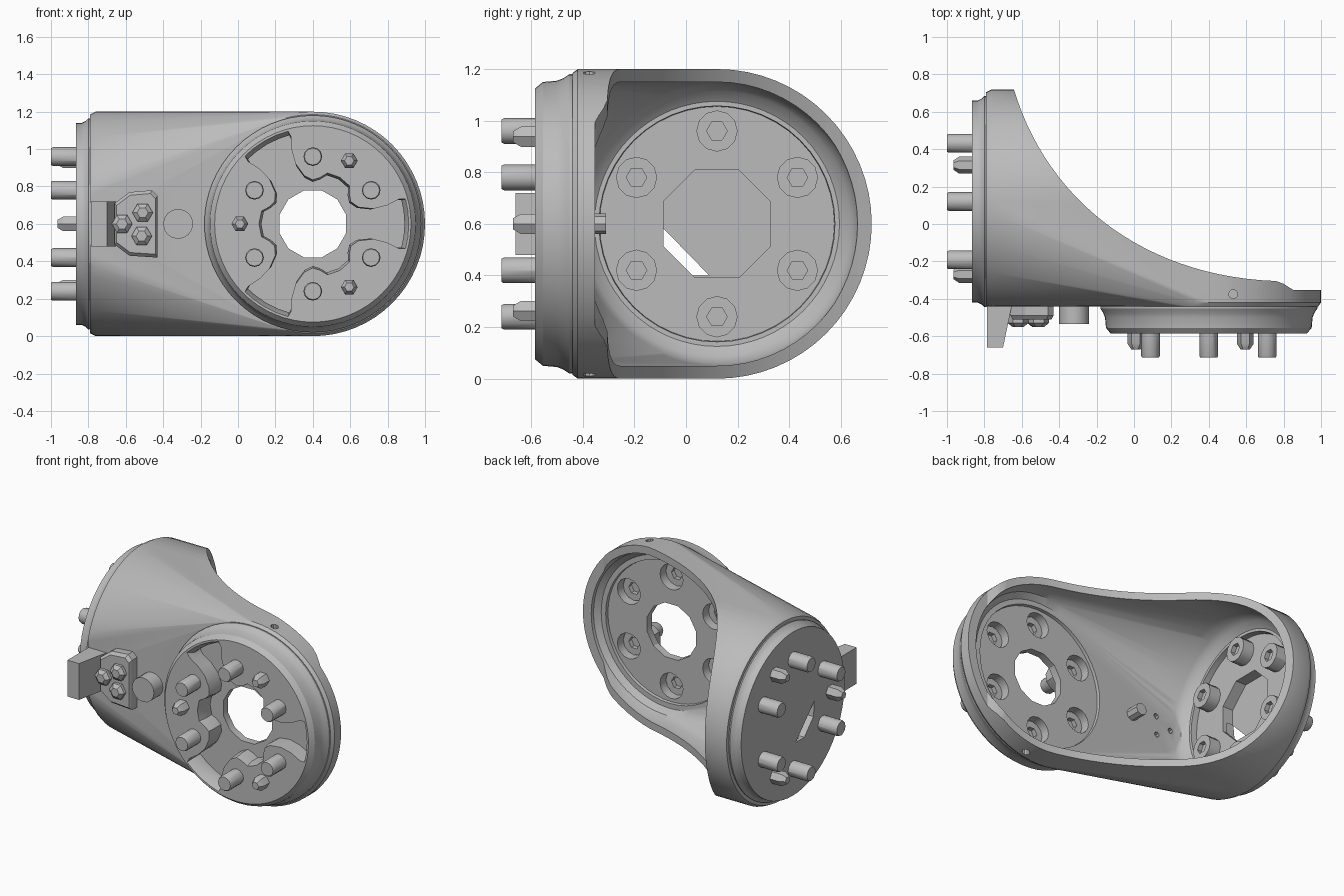
import bpy, bmesh
from math import sin, cos, pi, radians
from mathutils import Vector
from mathutils.geometry import interpolate_bezier

if "Cube" in bpy.data.objects:
    bpy.data.objects.remove(bpy.data.objects["Cube"], do_unlink=True)

grey = bpy.data.materials.new("cast grey")
grey.use_nodes = True
colour = (0.5, 0.5, 0.5, 1)
grey.diffuse_color = colour
grey.node_tree.nodes["Principled BSDF"].inputs["Base Color"].default_value = colour


# Local frames: u, v lie on the flange face, d is the depth along its axis
def front(u, v, d):
    return Vector((0.4 + u, d, 0.6 + v))


def side(u, v, d):
    return Vector((d, 0.12 + u, 0.6 + v))


def plan(u, v, d):
    return Vector((u, v, d))


def wall(u, v, d):
    return Vector((u, d, v))


def finish(name, bm):
    bmesh.ops.recalc_face_normals(bm, faces=bm.faces)
    mesh = bpy.data.meshes.new(name)
    bm.to_mesh(mesh)
    bm.free()
    obj = bpy.data.objects.new(name, mesh)
    mesh.materials.append(grey)
    bpy.context.collection.objects.link(obj)
    return obj


def circle(r, n, centre=(0, 0), turn=0.0, flat=1.0):
    # flat scales every second point, which turns 12 points into a hexagon
    return [(centre[0] + r * (flat if i % 2 else 1) * cos(2 * pi * i / n + turn),
             centre[1] + r * (flat if i % 2 else 1) * sin(2 * pi * i / n + turn))
            for i in range(n)]


def loft(name, frame, sections):
    # Closed solid through sections of (outline, depth)
    bm = bmesh.new()
    rings = [[bm.verts.new(frame(u, v, d)) for u, v in pts] for pts, d in sections]
    for a, b in zip(rings, rings[1:]):
        for i in range(len(a)):
            j = (i + 1) % len(a)
            bm.faces.new((a[i], a[j], b[j], b[i]))
    bm.faces.new(rings[0])
    bm.faces.new(rings[-1])
    return finish(name, bm)


def lathe(name, frame, profile, n=64, centre=(0, 0), turn=0.0):
    return loft(name, frame, [(circle(r, n, centre, turn), d) for r, d in profile])


def hull(name, front_rings, side_rings, y_min):
    # Skin stretched over circles of the two flanges, flattened at the front
    bm = bmesh.new()
    for frame, rings in ((front, front_rings), (side, side_rings)):
        for r, d in rings:
            for u, v in circle(r, 64):
                p = frame(u, v, d)
                p.y = max(p.y, y_min)
                bm.verts.new(p)
    bmesh.ops.remove_doubles(bm, verts=bm.verts, dist=0.0005)
    res = bmesh.ops.convex_hull(bm, input=bm.verts)
    spare = {g for g in res["geom_interior"] + res["geom_unused"]
             if isinstance(g, bmesh.types.BMVert)}
    bmesh.ops.delete(bm, geom=list(spare), context="VERTS")
    bmesh.ops.dissolve_limit(bm, angle_limit=0.005, verts=bm.verts, edges=bm.edges)
    return finish(name, bm)


def combine(target, cutter, operation="DIFFERENCE"):
    mod = target.modifiers.new("combine", "BOOLEAN")
    mod.operation, mod.solver, mod.object = operation, "EXACT", cutter
    bpy.context.view_layer.objects.active = target
    bpy.ops.object.modifier_apply(modifier=mod.name)
    bpy.data.objects.remove(cutter, do_unlink=True)


def polar(r, degrees):
    return r * cos(radians(degrees)), r * sin(radians(degrees))


# Elbow housing: outer skin plus two stepped flanges
housing = hull("elbow_housing", [(0.585, -0.44), (0.6, -0.42), (0.6, 0.12)],
               [(0.585, -0.79), (0.6, -0.76), (0.6, 0.1)], -0.44)
combine(housing, lathe("front_flange", front,
        [(0.58, -0.41), (0.58, -0.452), (0.565, -0.475), (0.555, -0.5), (0.55, -0.555),
         (0.525, -0.585)]), "UNION")
combine(housing, lathe("side_flange", side,
        [(0.55, -0.74), (0.565, -0.8), (0.55, -0.815), (0.54, -0.835), (0.54, -0.865)]), "UNION")

# Hollow inside with round floor recesses, and sweeping open back
combine(housing, hull("cavity", [(0.5, -0.4), (0.535, -0.37), (0.55, -0.31), (0.55, 0.12)],
                      [(0.475, -0.73), (0.515, -0.7), (0.54, -0.66), (0.55, -0.59),
                       (0.55, 0.1)], -0.4))
combine(housing, lathe("side_recess", side, [(0.455, -0.77), (0.465, -0.6)], 48))
combine(housing, lathe("front_recess", front, [(0.465, -0.42), (0.48, -0.3)], 48))
sweep = interpolate_bezier(Vector((-0.645, 0.73, 0)), Vector((-0.47, 0.13, 0)),
                           Vector((0.05, -0.28, 0)), Vector((0.76, -0.305, 0)), 28)
outline = [(p.x, p.y) for p in sweep] + [(0.8, -0.32), (0.85, -0.352), (1.2, -0.352),
                                         (1.2, 1), (-0.66, 1)]
combine(housing, loft("back_cut", plan, [(outline, -0.2), (outline, 1.4)]))

# Three-lobed pocket in the front flange, with sloping walls
half = [(0, 0.49), (8, 0.49), (15, 0.49), (16, 0.46), (14, 0.39), (14, 0.32), (20, 0.25),
        (30, 0.225), (39, 0.24), (46, 0.27), (60, 0.275)]
period = half + [(120 - a, r) for a, r in half[-2:0:-1]]
pocket = [polar(r, a + k * 120) for k in range(3) for a, r in period]
rim = [(u * 1.06, v * 1.06) for u, v in pocket]
combine(housing, loft("pocket", front, [(pocket, -0.47), (pocket, -0.53), (rim, -0.6)]))

# Centre holes, with a sliver left open in the side cover
combine(housing, lathe("front_hole", front, [(0.185, -0.55), (0.185, -0.3)], 12, turn=pi / 12))
combine(housing, lathe("side_hole", side, [(0.225, -0.845), (0.225, -0.6)], 8, turn=pi / 8))
sliver = [(-0.225, 0.0), (-0.03, -0.2), (-0.12, -0.2), (-0.215, -0.1)]
combine(housing, loft("sliver", side, [(sliver, -0.95), (sliver, -0.8)]))

# Small set-screw holes, top and bottom
for z in (0.02, 1.18):
    combine(housing, lathe("set_screw_hole", plan, [(0.024, z - 0.035), (0.024, z + 0.035)],
                           10, (0.53, -0.375)))

# Small holes behind the connector
screws = [(-0.51, 0.66), (-0.62, 0.6), (-0.515, 0.535)]
for c in screws:
    combine(housing, lathe("wire_hole", wall, [(0.018, -0.425), (0.018, -0.3)], 8, c))


# Socket-head bolt, drawn from the shaft tip to the hex socket
def bolt(name, frame, c, tip, under, top):
    n = 12
    loft(name, frame, [(circle(0.045, n, c), tip), (circle(0.05, n, c), tip + 0.01),
                       (circle(0.05, n, c), under), (circle(0.08, n, c), under),
                       (circle(0.08, n, c), top), (circle(0.04, n, c, 0, cos(pi / 6)), top),
                       (circle(0.04, n, c, 0, cos(pi / 6)), top - 0.03)])


for k in range(6):
    c = polar(0.36, 30 + 60 * k)
    combine(housing, lathe("counterbore", front, [(0.084, -0.54), (0.084, -0.3)], 16, c))
    bolt("front_bolt", front, c, -0.715, -0.545, -0.475)
    bolt("side_bolt", side, c, -1.0, -0.775, -0.69)

# Locating dowels between the bolts
for k in range(3):
    c = polar(0.39, 60 + 120 * k)
    for name, frame, tip in (("front_dowel", front, -0.67), ("side_dowel", side, -0.965)):
        lathe(name, frame, [(0.025, tip), (0.045, tip + 0.03), (0.045, tip + 0.14)], 6, c)

# Round stop on the front wall and its peg inside
lathe("round_stop", wall, [(0.08, -0.42), (0.08, -0.535)], 16, (-0.32, 0.6))
lathe("stop_peg", wall, [(0.04, -0.41), (0.04, -0.31)], 8, (-0.32, 0.6))

# Connector plate with three screws, next to a wedge-shaped guard
plate = [(-0.43, 0.42), (-0.43, 0.75), (-0.46, 0.78), (-0.58, 0.77), (-0.66, 0.71),
         (-0.66, 0.49), (-0.58, 0.43)]
top = [(-0.545 + (x + 0.545) * 0.9, 0.6 + (z - 0.6) * 0.9) for x, z in plate]
loft("connector_plate", wall, [(plate, -0.43), (plate, -0.49), (top, -0.51)])
for c in screws:
    lathe("connector_screw", wall, [(0.055, -0.48), (0.055, -0.53), (0.03, -0.55)], 6, c)
guard = [(-0.785, -0.42), (-0.785, -0.66), (-0.7, -0.66), (-0.65, -0.42)]
loft("wedge_guard", plan, [(guard, 0.48), (guard, 0.72)])

# Smooth rounded surfaces, keep hard edges
bpy.ops.object.select_all(action="DESELECT")
for obj in bpy.context.scene.objects:
    if obj.type == "MESH" and grey.name in obj.data.materials:
        obj.select_set(True)
        bpy.context.view_layer.objects.active = obj
bpy.ops.object.shade_smooth_by_angle(angle=radians(30))
